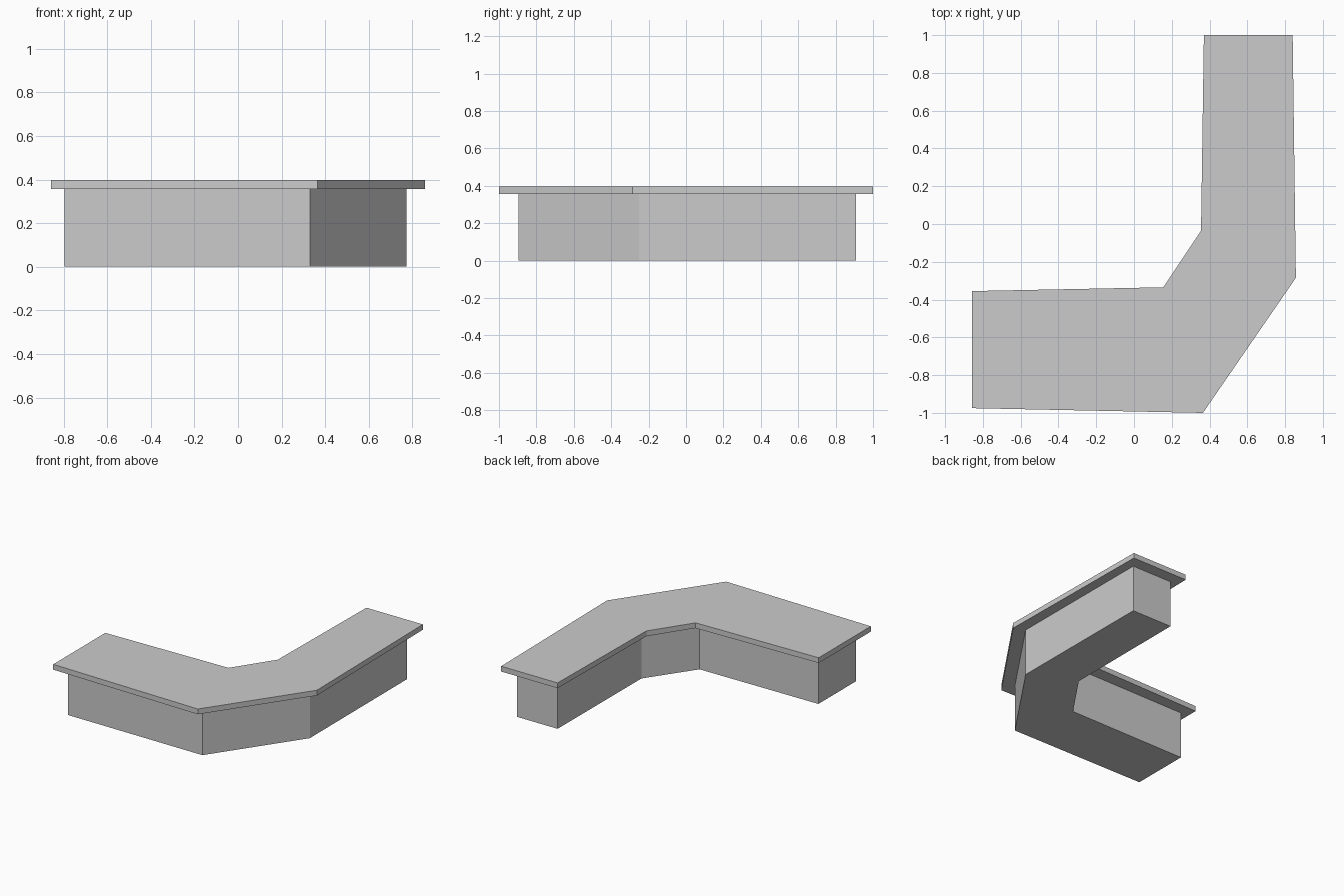
import bpy
import bmesh

cube = bpy.data.objects.get("Cube")
if cube:
    bpy.data.objects.remove(cube, do_unlink=True)

grey = bpy.data.materials.new("light grey")
grey.use_nodes = True
colour = (0.6, 0.6, 0.6, 1)
grey.diffuse_color = colour
grey.node_tree.nodes["Principled BSDF"].inputs["Base Color"].default_value = colour


def slab(name, outline, bottom, top):
    """Extrude a counter-clockwise outline between two heights."""
    bm = bmesh.new()
    face = bm.faces.new([bm.verts.new((x, y, bottom)) for x, y in outline])
    grown = bmesh.ops.extrude_face_region(bm, geom=[face], use_keep_orig=True)
    raised = [v for v in grown["geom"] if isinstance(v, bmesh.types.BMVert)]
    bmesh.ops.translate(bm, verts=raised, vec=(0, 0, top - bottom))
    bmesh.ops.recalc_face_normals(bm, faces=bm.faces)
    mesh = bpy.data.meshes.new(name)
    bm.to_mesh(mesh)
    bm.free()
    mesh.materials.append(grey)
    obj = bpy.data.objects.new(name, mesh)
    bpy.context.collection.objects.link(obj)
    return obj


# Angled counter body, set in from the edge of the top
slab("counter_base", [
    (-0.795, -0.44), (-0.795, -0.89), (0.33, -0.895), (0.773, -0.25),
    (0.77, 0.91), (0.433, 0.91), (0.43, -0.085), (0.19, -0.433),
], 0, 0.357)

# Overhanging worktop
slab("counter_top", [
    (-0.857, -0.355), (-0.857, -0.975), (0.365, -1), (0.857, -0.285),
    (0.84, 1), (0.37, 1), (0.355, -0.035), (0.155, -0.335),
], 0.357, 0.397)
